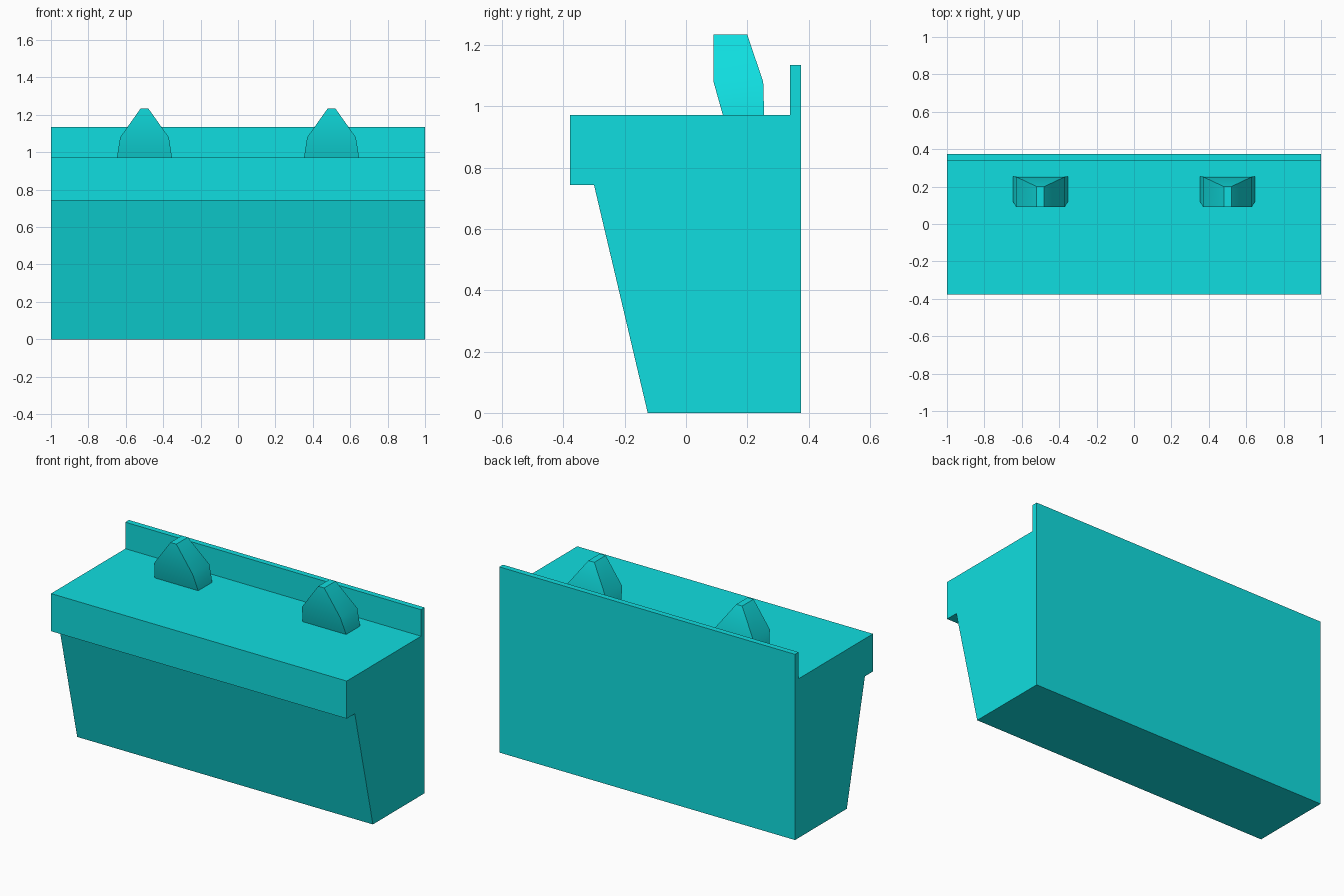
import bpy, bmesh

cube = bpy.data.objects.get("Cube")
if cube:
    bpy.data.objects.remove(cube, do_unlink=True)

# One flat colour for everything
COLOUR = (0.005, 0.73, 0.745, 1.0)
teal = bpy.data.materials.new("bright_teal")
teal.use_nodes = True
teal.diffuse_color = COLOUR
teal.node_tree.nodes["Principled BSDF"].inputs["Base Color"].default_value = COLOUR


def loft(name, rings):
    """Join equal-length rings of points with side faces and cap both ends."""
    bm = bmesh.new()
    loops = [[bm.verts.new(p) for p in ring] for ring in rings]
    for low, high in zip(loops, loops[1:]):
        for i in range(len(low)):
            j = (i + 1) % len(low)
            bm.faces.new((low[i], low[j], high[j], high[i]))
    bm.faces.new(loops[0][::-1])
    bm.faces.new(loops[-1])
    bmesh.ops.recalc_face_normals(bm, faces=bm.faces)
    mesh = bpy.data.meshes.new(name)
    bm.to_mesh(mesh)
    bm.free()
    mesh.materials.append(teal)
    obj = bpy.data.objects.new(name, mesh)
    bpy.context.collection.objects.link(obj)
    return obj


# Counter: side profile (y, z) with tapered front, overhang and rear lip
profile = [(-0.125, 0), (0.375, 0), (0.375, 1.135), (0.34, 1.135),
           (0.34, 0.973), (-0.378, 0.973), (-0.378, 0.743), (-0.3, 0.743)]
loft("counter_body", [[(x, y, z) for y, z in profile] for x in (-1, 1)])

# Taps: stacked rectangles as (front y, back y, half width, z)
sections = [(0.12, 0.255, 0.147, 0.973), (0.09, 0.252, 0.13, 1.08),
            (0.09, 0.2, 0.02, 1.235)]
for side, cx in (("right", -0.5), ("left", 0.5)):
    tap = loft(side + "_tap", [
        [(cx - w, f, z), (cx + w, f, z), (cx + w, b, z), (cx - w, b, z)]
        for f, b, w, z in sections])
    bpy.ops.object.select_all(action='DESELECT')
    tap.select_set(True)
    bpy.context.view_layer.objects.active = tap
    bpy.ops.object.shade_smooth_by_angle(angle=0.55)
